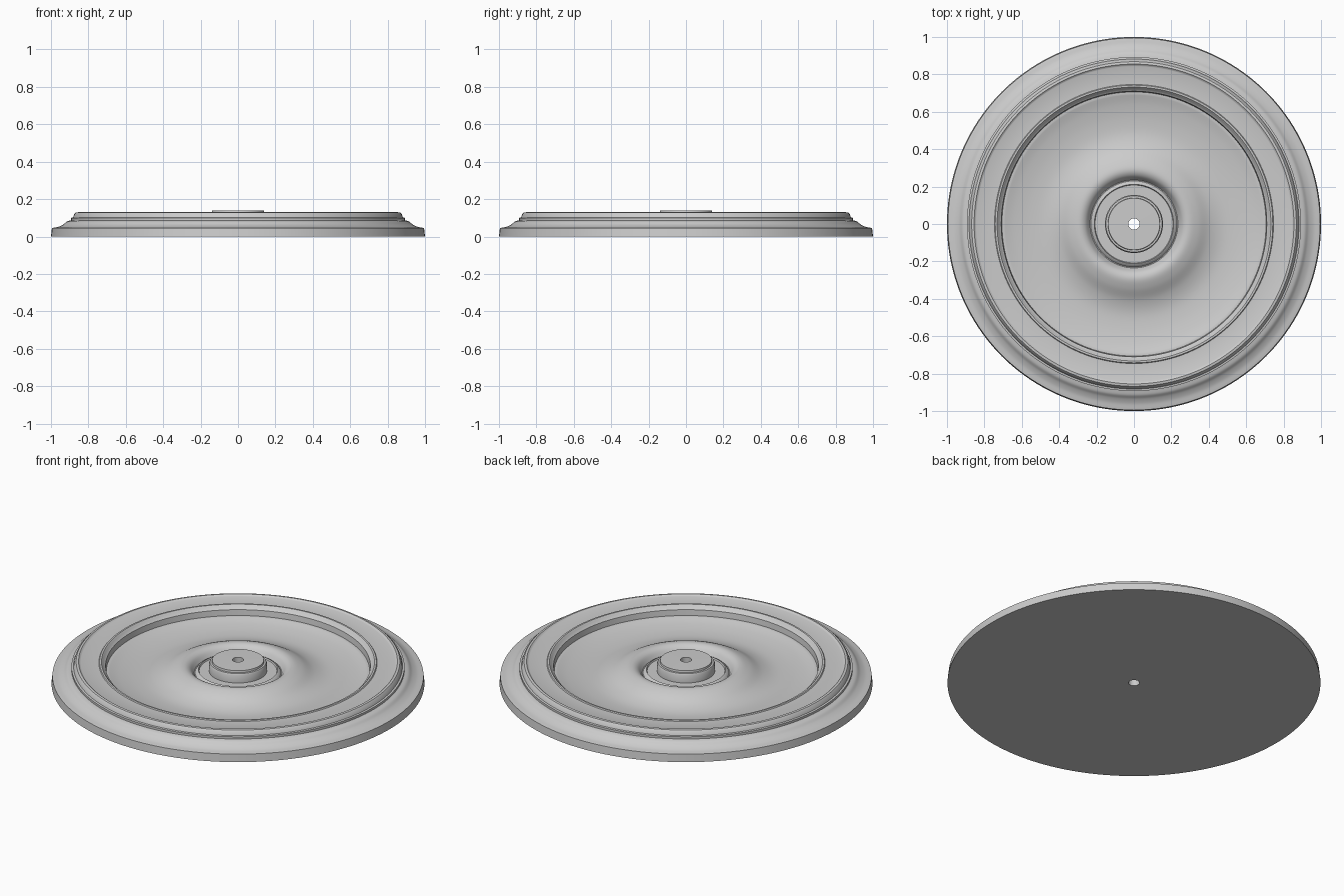
import bpy, bmesh, math

if "Cube" in bpy.data.objects:
    bpy.data.objects.remove(bpy.data.objects["Cube"])

SEGMENTS = 160


def spline(points, steps=6):
    """Smooth curve through a few (radius, height) points."""
    p = [points[0]] + points + [points[-1]]
    out = []
    for i in range(1, len(p) - 2):
        a, b, c, d = p[i - 1:i + 3]
        for s in range(steps):
            t = s / steps
            out.append(tuple(0.5 * (2 * b[k] + (c[k] - a[k]) * t
                       + (2 * a[k] - 5 * b[k] + 4 * c[k] - d[k]) * t * t
                       + (3 * b[k] - a[k] - 3 * c[k] + d[k]) * t ** 3) for k in (0, 1)))
    return out + [points[-1]]


def lathe(name, profile):
    """Spin a closed (radius, height) profile around the z axis."""
    bm = bmesh.new()
    rings = []
    for s in range(SEGMENTS):
        a = 2 * math.pi * s / SEGMENTS
        rings.append([bm.verts.new((r * math.cos(a), r * math.sin(a), z)) for r, z in profile])
    n = len(profile)
    for s in range(SEGMENTS):
        r0, r1 = rings[s], rings[(s + 1) % SEGMENTS]
        for i in range(n):
            j = (i + 1) % n
            bm.faces.new((r0[i], r1[i], r1[j], r0[j]))
    bmesh.ops.recalc_face_normals(bm, faces=bm.faces)
    mesh = bpy.data.meshes.new(name)
    bm.to_mesh(mesh)
    bm.free()
    obj = bpy.data.objects.new(name, mesh)
    bpy.context.collection.objects.link(obj)
    bpy.ops.object.select_all(action='DESELECT')
    obj.select_set(True)
    bpy.context.view_layer.objects.active = obj
    bpy.ops.object.shade_smooth_by_angle(angle=math.radians(30))
    return obj


# Outer edge and the sweeping cove
edge = [(0.03, 0.0), (1.0, 0.0), (0.995, 0.045)]
cove = spline([(0.985, 0.047), (0.96, 0.052), (0.935, 0.064), (0.915, 0.08), (0.893, 0.087)])

# Stepped raised band with a bead on each side
band = [(0.893, 0.1), (0.882, 0.102), (0.876, 0.119), (0.868, 0.128), (0.855, 0.13),
        (0.848, 0.124), (0.843, 0.122), (0.746, 0.122), (0.742, 0.127), (0.732, 0.127),
        (0.723, 0.118), (0.716, 0.108), (0.71, 0.105), (0.706, 0.072)]

# Dished floor swelling to a ridge that drops towards the hub
floor = spline([(0.695, 0.072), (0.64, 0.057), (0.56, 0.045), (0.48, 0.044), (0.41, 0.061),
                (0.345, 0.094), (0.295, 0.109), (0.26, 0.098), (0.235, 0.065)])

# Central hub with a foot ring, cap and through hole
hub = [(0.23, 0.065), (0.223, 0.076), (0.212, 0.082), (0.208, 0.074), (0.155, 0.074),
       (0.155, 0.118), (0.15, 0.127), (0.14, 0.128), (0.138, 0.139), (0.03, 0.14)]

lathe("ceiling_medallion", edge + cove + band + floor + hub)
